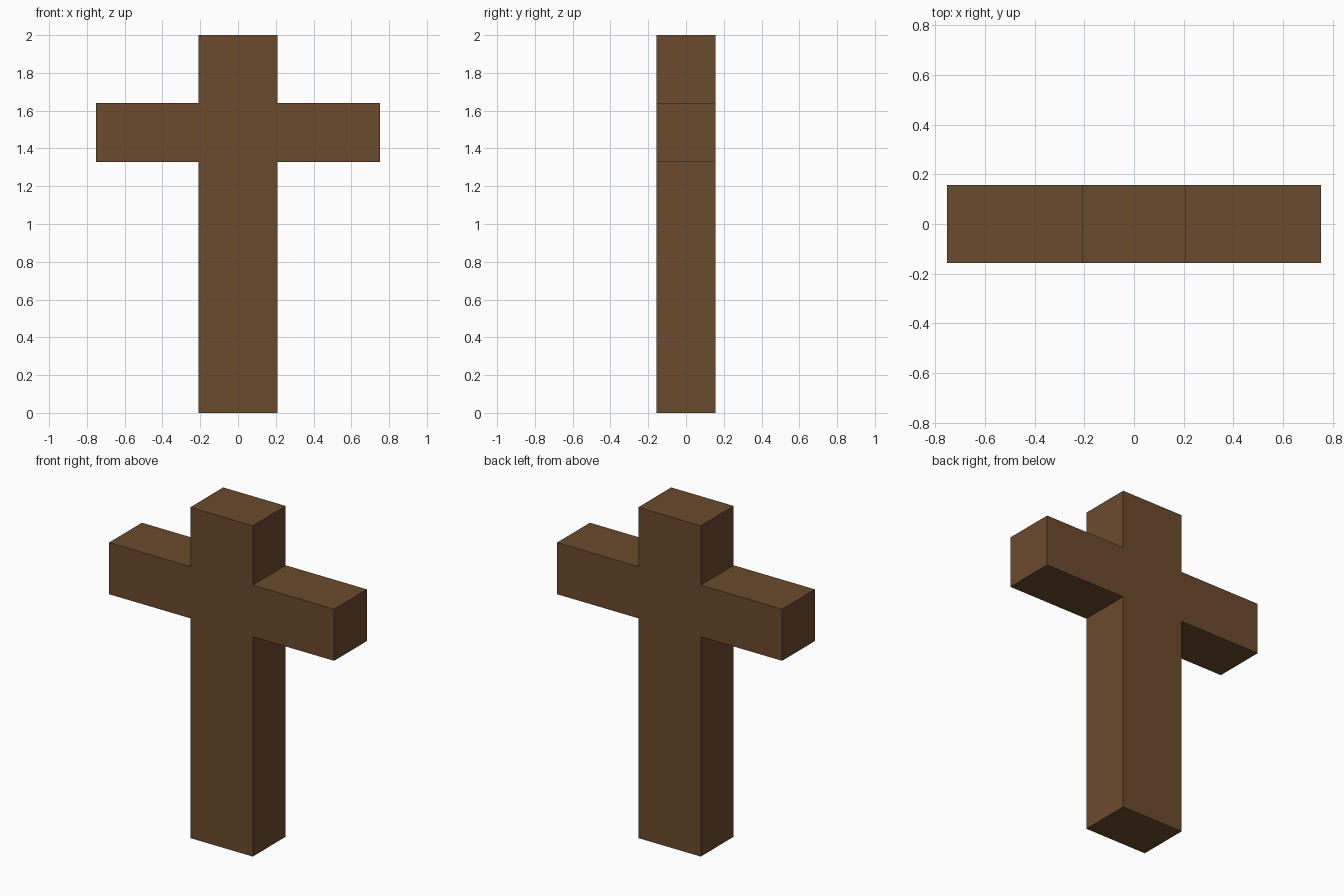
import bpy
import bmesh

if "Cube" in bpy.data.objects:
    bpy.data.objects.remove(bpy.data.objects["Cube"])

HEIGHT = 2.0
POST, ARM = 0.209, 0.753          # half widths of the post and the crossbar
ARM_LOW, ARM_TOP = 1.329, 1.641   # crossbar heights
DEPTH = 0.157                     # half thickness

wood = bpy.data.materials.new("brown wood")
wood.diffuse_color = (0.147, 0.069, 0.026, 1)
wood.use_nodes = True
wood.node_tree.nodes["Principled BSDF"].inputs["Base Color"].default_value = wood.diffuse_color

# Right half of the outline, mirrored for the left half
right = [(POST, 0), (POST, ARM_LOW), (ARM, ARM_LOW),
         (ARM, ARM_TOP), (POST, ARM_TOP), (POST, HEIGHT)]
outline = right + [(-x, z) for x, z in reversed(right)]

# Wooden cross: one outline extruded from front to back
bm = bmesh.new()
face = bm.faces.new([bm.verts.new((x, -DEPTH, z)) for x, z in outline])
result = bmesh.ops.extrude_face_region(bm, geom=[face], use_keep_orig=True)
moved = [g for g in result["geom"] if isinstance(g, bmesh.types.BMVert)]
bmesh.ops.translate(bm, verts=moved, vec=(0, 2 * DEPTH, 0))
bmesh.ops.recalc_face_normals(bm, faces=bm.faces)

mesh = bpy.data.meshes.new("wooden_cross")
bm.to_mesh(mesh)
bm.free()
mesh.materials.append(wood)
cross = bpy.data.objects.new("wooden_cross", mesh)
bpy.context.collection.objects.link(cross)
